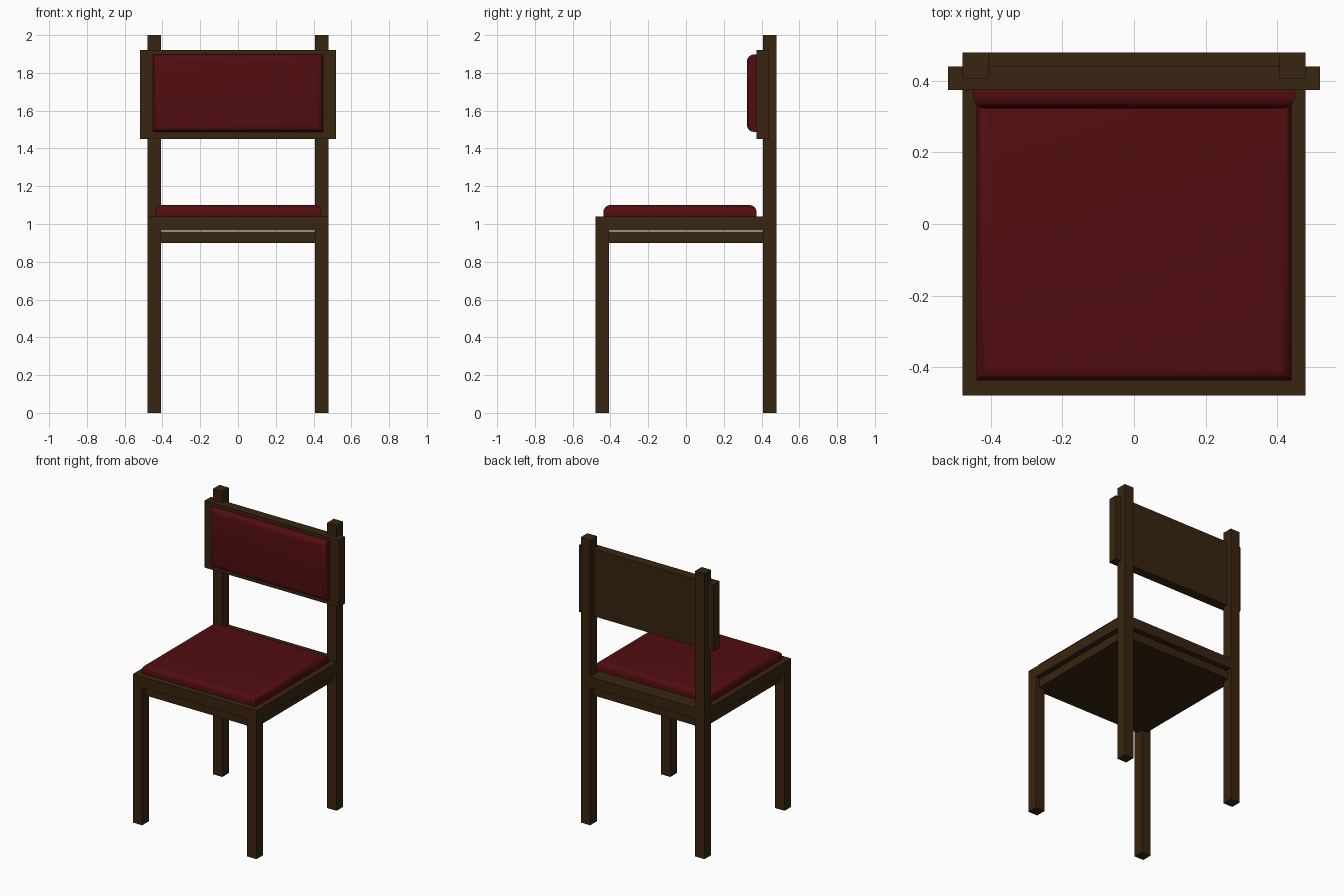
import bpy, bmesh, math
from mathutils import Vector

if "Cube" in bpy.data.objects:
    bpy.data.objects.remove(bpy.data.objects["Cube"])


def make_material(name, rgb):
    m = bpy.data.materials.new(name)
    m.diffuse_color = (*rgb, 1.0)
    m.use_nodes = True
    m.node_tree.nodes["Principled BSDF"].inputs["Base Color"].default_value = m.diffuse_color
    return m


wood = make_material("dark wood", (0.040, 0.018, 0.005))
fabric = make_material("dark red fabric", (0.085, 0.004, 0.005))


def box(name, lo, hi, mat, round_dir=None, radius=0.035):
    """Box between two corners; round_dir rounds the edges of the face pointing that way."""
    lo, hi = Vector(lo), Vector(hi)
    bm = bmesh.new()
    bmesh.ops.create_cube(bm, size=1.0)
    for v in bm.verts:
        v.co = Vector([(v.co[i] + 0.5) * (hi[i] - lo[i]) + lo[i] for i in range(3)])
    bm.normal_update()
    if round_dir:
        face = max(bm.faces, key=lambda f: f.normal.dot(Vector(round_dir)))
        bmesh.ops.bevel(bm, geom=list(face.edges), offset=radius,
                        segments=5, profile=0.5, affect='EDGES')
    me = bpy.data.meshes.new(name)
    bm.to_mesh(me)
    bm.free()
    me.materials.append(mat)
    ob = bpy.data.objects.new(name, me)
    bpy.context.collection.objects.link(ob)
    if round_dir:
        bpy.ops.object.select_all(action='DESELECT')
        ob.select_set(True)
        bpy.context.view_layer.objects.active = ob
        bpy.ops.object.shade_smooth_by_angle(angle=math.radians(40))
    return ob


OUT, INN = 0.48, 0.407

# Legs: short in front, full-height posts at the back
for side, x0, x1 in (("left", -OUT, -INN), ("right", INN, OUT)):
    box(f"front_leg_{side}", (x0, -OUT, 0), (x1, -INN, 0.966), wood)
    box(f"back_post_{side}", (x0, INN, 0), (x1, OUT, 2.0), wood)

# Seat board and the support block just below it
box("seat_board", (-OUT, -OUT, 0.966), (OUT, OUT, 1.04), wood)
box("seat_support", (-0.45, -0.45, 0.90), (0.45, 0.45, 0.96), wood)

# Seat cushion, rounded on top
box("seat_cushion", (-0.44, -0.437, 1.04), (0.44, 0.373, 1.10), fabric, (0, 0, 1))

# Backrest board and its cushion, rounded at the front
box("backrest_board", (-0.52, 0.374, 1.45), (0.52, 0.44, 1.92), wood)
box("backrest_cushion", (-0.45, 0.323, 1.488), (0.45, 0.374, 1.897), fabric, (0, -1, 0))
